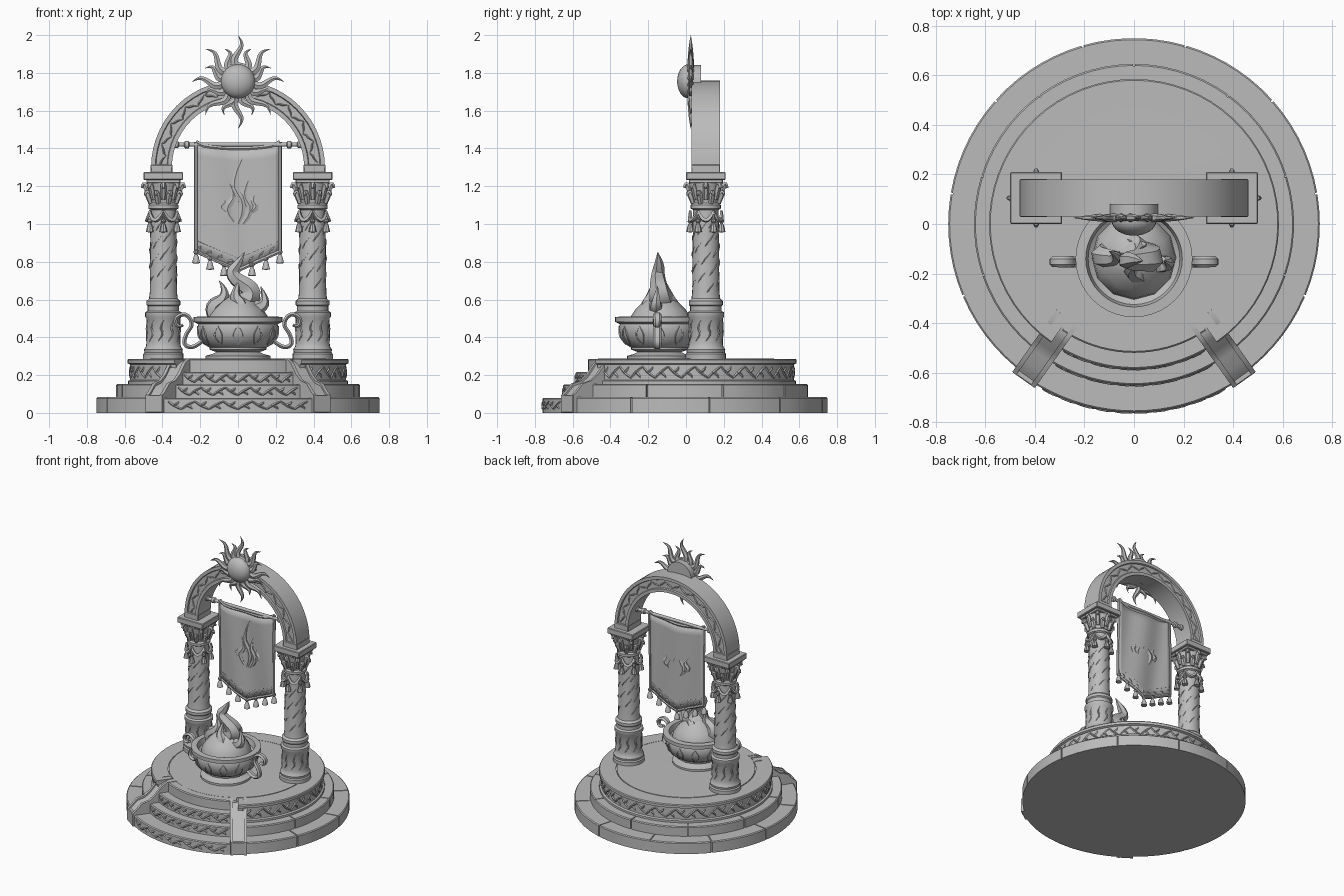
import bpy, bmesh
from math import sin, cos, pi, radians, sqrt
from mathutils import Matrix, Vector

cube = bpy.data.objects.get("Cube")
if cube:
    bpy.data.objects.remove(cube, do_unlink=True)

stone = bpy.data.materials.new("grey stone")
stone.use_nodes = True
stone.diffuse_color = (0.5, 0.5, 0.5, 1)
stone.node_tree.nodes["Principled BSDF"].inputs["Base Color"].default_value = (0.5, 0.5, 0.5, 1)
UPRIGHT = Matrix.Rotation(pi / 2, 4, 'X')


def finish(name, bm, matrix=Matrix(), sharp=35):
    bmesh.ops.remove_doubles(bm, verts=bm.verts, dist=1e-5)
    bmesh.ops.recalc_face_normals(bm, faces=bm.faces)
    bm.transform(matrix)
    for f in bm.faces:
        f.smooth = True
    for e in bm.edges:
        e.smooth = e.calc_face_angle(0) < radians(sharp)
    me = bpy.data.meshes.new(name)
    bm.to_mesh(me)
    bm.free()
    me.materials.append(stone)
    ob = bpy.data.objects.new(name, me)
    bpy.context.collection.objects.link(ob)
    return ob


def revolve(name, prof, loc=(0, 0, 0), a0=0, a1=360, segs=48, rot=Matrix()):
    """Full turn of an open profile, or a capped sector of a closed one."""
    bm = bmesh.new()
    full = a1 - a0 >= 360
    rings = []
    for i in range(segs if full else segs + 1):
        a = radians(a0 + (a1 - a0) * i / segs)
        rings.append([bm.verts.new((r * cos(a), r * sin(a), z)) for r, z in prof])
    n = len(prof)
    for i in range(segs):
        p, q = rings[i], rings[(i + 1) % len(rings)]
        for k in range(n - 1 if full else n):
            m = (k + 1) % n
            bm.faces.new((p[k], q[k], q[m], p[m]))
    if not full:
        bm.faces.new(rings[0])
        bm.faces.new(rings[-1])
    return finish(name, bm, Matrix.Translation(loc) @ rot)


def ring(name, r0, r1, z0, z1, a0, a1, segs=16, b=0.006):
    return revolve(name, [(r0, z0), (r1, z0), (r1, z1 - b), (r1 - b, z1), (r0, z1)], a0=a0, a1=a1, segs=segs)


def box(name, size, loc):
    bm = bmesh.new()
    bmesh.ops.create_cube(bm, size=1)
    bm.transform(Matrix.Diagonal((*size, 1)))
    bmesh.ops.bevel(bm, geom=bm.edges[:], offset=0.004, segments=1, affect='EDGES')
    return finish(name, bm, Matrix.Translation(loc))


def tubes(name, strokes, depth, loc=(0, 0, 0), scale=(1, 1, 1), sides=0, res=3):
    """Tapered smooth strokes, each a list of points and a list of widths."""
    cu = bpy.data.curves.new(name, 'CURVE')
    cu.dimensions = '3D'
    cu.bevel_depth, cu.bevel_resolution, cu.use_fill_caps = depth, sides, True
    for pts, widths in strokes:
        s = cu.splines.new('NURBS')
        s.points.add(len(pts) - 1)
        for i, (sp, p) in enumerate(zip(s.points, pts)):
            sp.co = (*p, 1)
            sp.radius = widths[min(i, len(widths) - 1)]
        s.order_u, s.use_endpoint_u, s.resolution_u = 3, True, res
    tmp = bpy.data.objects.new(name + " path", cu)
    bpy.context.collection.objects.link(tmp)
    me = bpy.data.meshes.new_from_object(tmp.evaluated_get(bpy.context.evaluated_depsgraph_get()))
    bm = bmesh.new()
    bm.from_mesh(me)
    bpy.data.objects.remove(tmp)
    bpy.data.meshes.remove(me)
    return finish(name, bm, Matrix.Translation(loc) @ Matrix.Diagonal((*scale, 1)), 50)


def pol(r, deg, z):
    return Vector((r * cos(radians(deg)), r * sin(radians(deg)), z))


def vine(name, r, z, amp, a0, a1, waves):
    """Carved scroll of leaves around a riser."""
    step = (a1 - a0) / waves
    out = []
    for i in range(waves):
        a, s = a0 + step * i, 1 if i % 2 else -1
        out.append(([pol(r, a, z - s * amp), pol(r, a + step * .4, z + s * amp * .2),
                     pol(r, a + step, z + s * amp)], [.6, 1.3, .5]))
        out.append(([pol(r, a + step * .3, z), pol(r, a + step * .7, z - s * amp * .2),
                     pol(r, a + step * .8, z - s * amp)], [.5, 1.5, .2]))
    tubes(name, out, 0.007)


# round plinth: a core dressed with separate kerb stones
revolve("plinth_core", [(0, 0), (.742, 0), (.742, .078), (.637, .078), (.637, .148),
                        (.51, .148), (.51, .281), (0, .281)], segs=64)
for name, r0, r1, z0, z1, count in (("lower_kerb", .6, .75, 0, .083, 9), ("middle_kerb", .5, .646, .078, .153, 8)):
    w = 290 / count
    for i in range(count):
        ring(f"{name}_{i}", r0, r1, z0, z1, -55 + w * i + .3, -55 + w * (i + 1) - .3, 7)
revolve("upper_tier", [(.47, .15), (.583, .15), (.583, .168), (.571, .174), (.571, .256), (.585, .262),
                       (.585, .28), (.58, .286), (.47, .286)], a0=-55, a1=235, segs=54)
revolve("floor_disc", [(0, .28), (.465, .28), (.465, .287), (0, .288)], segs=56)
vine("upper_tier_carving", .571, .215, .03, -52, 232, 40)

# curved front steps between the side walls
for i, (r, z0, z1) in enumerate(((.76, 0, .08), (.65, .078, .15), (.585, .148, .217), (.52, .21, .286))):
    ring(f"step_{i}", .45, r, z0, z1, -124, -56, 18)
    if i < 3:
        vine(f"step_carving_{i}", r, (z0 + z1) / 2, .02, -119, -61, 10)

# sloping side walls with raised rims
WALL = [(.46, .285), (.52, .285), (.56, .262), (.61, .2), (.65, .168), (.705, .152), (.745, .11), (.77, .09)]
for side, ang in (("left", -54.7), ("right", -125.3)):
    turn = Matrix.Rotation(radians(ang), 4, 'Z')
    for part, y0, y1, dz in (("body", -.05, .05, -.01), ("rim_a", -.056, -.036, .004), ("rim_b", .036, .056, .004)):
        bm = bmesh.new()
        prof = [(.46, 0)] + [(r, z + dz) for r, z in WALL] + [(.77 if dz > 0 else .765, 0)]
        a, b = ([bm.verts.new((r, y, z)) for r, z in prof] for y in (y0, y1))
        bm.faces.new(a)
        bm.faces.new(b)
        for k in range(len(prof)):
            m = (k + 1) % len(prof)
            bm.faces.new((a[k], a[m], b[m], b[k]))
        finish(f"{side}_wall_{part}", bm, turn)
    ob = box(f"{side}_wall_end", (.03, .112, .095), (.757, 0, .0475))
    ob.data.transform(turn @ Matrix.Translation((0, 0, 0)))

TASSEL = [(0, 0), (.012, -.006), (.013, -.018), (.007, -.026), (.014, -.04), (.021, -.072), (0, -.075)]
COLUMN = [(0, .285), (.107, .285), (.107, .312), (.1, .32), (.103, .335), (.093, .35), (.09, .37), (.09, .5),
          (.097, .51), (.097, .532), (.083, .54), (.083, .565), (.09, .572), (.09, .592), (.076, .605),
          (.072, .64), (.068, 1.075), (.08, 1.082), (.08, 1.1), (.07, 1.11), (.076, 1.16), (.09, 1.22), (0, 1.236)]

# columns with hanging garlands and leafy capitals
for side, cx in (("left", .395), ("right", -.395)):
    c = (cx, .105, 0)
    revolve(f"{side}_column", COLUMN, c, segs=24)
    box(f"{side}_abacus", (.21, .21, .042), (cx, .105, 1.254))
    box(f"{side}_abacus_lower", (.18, .18, .02), (cx, .105, 1.226))
    leaves, swags, marks = [], [], []
    for i in range(8):
        a = 45 * i + 22.5
        leaves.append(([pol(.072, a, 1.11), pol(.084, a, 1.15), pol(.1, a, 1.175), pol(.106, a, 1.15)], [1.2, 1.7, 1.2, .4]))
        a += 22.5
        leaves.append(([pol(.072, a, 1.13), pol(.085, a, 1.18), pol(.105, a, 1.225), pol(.112, a, 1.19)], [1.2, 1.5, 1.3, .8]))
    for i in range(6):
        a = 60 * i + 30
        swags.append(([pol(.082, a, 1.07), pol(.09, a + 15, 1.02), pol(.09, a + 45, 1.02), pol(.082, a + 60, 1.07)], [.8, 1.4, 1.4, .8]))
        swags.append(([pol(.08, a, 1.07), pol(.086, a, 1.02)], [.6]))
        p = pol(.083, a, 1.03)
        revolve(f"{side}_column_tassel_{i}", TASSEL, (cx + p.x, .105 + p.y, p.z), segs=8)
    for i in range(30):
        a, z = 137 * i, .63 + .012 * i
        marks.append(([pol(.07, a, z), pol(.0725, a + 14, z + .025), pol(.0725, a + 28, z + .04), pol(.069, a + 44, z + .07)], [.3, 1, 1, .3]))
    for i in range(10):
        a = 36 * i
        marks.append(([pol(.09, a, .38), pol(.091, a + 22, .42), pol(.091, a + 4, .45), pol(.09, a + 20, .49)], [.4, 1.2, 1.2, .4]))
    tubes(f"{side}_capital_leaves", leaves, .011, c, sides=1)
    tubes(f"{side}_garland", swags, .009, c)
    tubes(f"{side}_column_carving", marks, .0045, c)
    box(f"{side}_arch_foot", (.114, .152, .05), (cx + (.01 if cx > 0 else -.01), .105, 1.29))

# arch with a sunken band on both faces
half = [(.35, 0), (.372, 0), (.376, .01), (.434, .01), (.438, 0), (.46, 0)]
revolve("arch", half + [(r, .15 - h) for r, h in reversed(half)], (0, .18, 1.3), 0, 180, 28, UPRIGHT)
strokes = []
for face in (.042, .168):
    for i in range(22):
        a, s = 6 + 8 * i, 1 if i % 2 else -1
        pts = [pol(.405 - s * .02, a - 3, 0), pol(.405, a, 0), pol(.405 + s * .006, a + 4, 0), pol(.405 + s * .022, a + 5, 0)]
        strokes.append(([(p.x, face, p.y) for p in pts], [.4, 1.2, 1.2, .3]))
tubes("arch_carving", strokes, .006, (0, 0, 1.3))

# sun: domed face, mounting drum and wavy rays
SUN = (0, .025, 1.755)
revolve("sun_mount", [(0, 0), (.098, 0), (.098, .055), (0, .055)], (0, .08, 1.745), segs=28, rot=UPRIGHT)
revolve("sun_face", [(0, -.01), (.1, -.01), (.1, .006), (.09, .012)] +
        [(.09 * cos(t * pi / 16), .012 + .06 * sin(t * pi / 16)) for t in range(1, 9)], SUN, segs=32, rot=UPRIGHT)
rays = []
for i in range(16):
    a = radians(90 + 22.5 * i)
    length = .26 if i % 2 == 0 else .2
    pts = []
    for k in range(7):
        t = k / 6
        d, w = .07 + (length - .07) * t, .024 * sin(2 * pi * t) * (1 if i < 8 else -1)
        pts.append((d * cos(a) - w * sin(a), 0, d * sin(a) + w * cos(a)))
    rays.append((pts, [1.2, 1.15, 1.05, .9, .7, .4, .04]))
tubes("sun_rays", rays, .02, (0, .025, 1.752), (.94, .75, .95), sides=1, res=4)

# banner on its rod
BY = .105
rod = [(0, -.335), (.018, -.335), (.018, -.318), (.011, -.312), (.011, -.285), (.02, -.28), (.02, -.262), (.011, -.257)]
revolve("banner_rod", rod + [(r, -z) for r, z in reversed(rod)], (0, BY, 1.42), segs=14,
        rot=Matrix.Rotation(pi / 2, 4, 'Y'))


def cloth(u, v):
    x = .222 * u
    top, low = 1.435 - .035 * sqrt(max(0, 1 - u * u)), .755 + .1 * abs(u)
    return Vector((x, BY + .008 * sin(5 * u + 2 * v), low + (top - low) * v))


bm = bmesh.new()
N, M = 16, 10
grid = [[bm.verts.new(cloth(-1 + 2 * i / N, j / M)) for j in range(M + 1)] for i in range(N + 1)]
for i in range(N):
    for j in range(M):
        bm.faces.new((grid[i][j], grid[i + 1][j], grid[i + 1][j + 1], grid[i][j + 1]))
banner = finish("banner", bm)
solid = banner.modifiers.new("thickness", 'SOLIDIFY')
solid.thickness, solid.offset = .012, 0
edges = [([cloth(s, j / 8) for j in range(9)], [1]) for s in (-1, 1)]
edges += [([cloth(s * k / 8, v) for k in range(9)], [w]) for s in (-1, 1) for v, w in ((0, 1), (.1, .6))]
edges += [([cloth(k / 8, 1) for k in range(-8, 9)], [1])]
edges += [([cloth(u / 8, .015), cloth(u / 8 + .06, .06), cloth(u / 8 + .1, .03), cloth(u / 8 + .12, .085)], [.6, 1, 1, .4])
          for u in range(-8, 7, 2)]
tubes("banner_trim", edges, .011, sides=1)
for i in range(7):
    x = -.222 + .074 * i
    revolve(f"banner_tassel_{i}", TASSEL, (x, BY, .765 + .1 * abs(x) / .222), segs=10)
flames = []
for s, x, base, tip, lean in ((1, 0, .98, 1.33, .05), (-1, -.04, .99, 1.22, .04), (1, .05, .98, 1.24, .04),
                              (-1, -.08, 1.03, 1.15, .03), (1, .09, 1.03, 1.16, .025)):
    pts = [(x * .5, 0, base), (x + s * lean, 0, base + (tip - base) * .3),
           (x - s * lean, 0, base + (tip - base) * .6), (x + s * lean * .5, 0, tip)]
    flames.append((pts, [.5, 1.3, .8, .05]))
tubes("banner_flame_emblem", flames, .02, (0, BY, .02), (1, .65, 1), sides=1)

# fire bowl with scrolled handles
BC = (0, -.14, 0)
revolve("fire_bowl", [(0, .285), (.172, .285), (.172, .302), (.135, .312), (.115, .322), (.15, .335), (.15, .345),
                      (.175, .36), (.208, .4), (.216, .45), (.21, .47), (.236, .482), (.236, .508), (.195, .51),
                      (.185, .47), (.13, .43), (0, .42)], BC, segs=40)
petals = []
for i in range(12):
    a = 30 * i
    for s in (-6, 6):
        petals.append(([pol(.178, a, .362), pol(.204, a + s, .39), pol(.218, a + s, .425), pol(.214, a, .46)], [.6, 1, 1, .5]))
tubes("bowl_petals", petals, .005, BC)
HANDLE = [(.19, .38), (.235, .34), (.29, .36), (.275, .42), (.235, .47), (.275, .53), (.335, .505), (.325, .45), (.29, .465)]
for side, s in (("left", 1), ("right", -1)):
    tubes(f"{side}_handle", [([(s * x, 0, z) for x, z in HANDLE], [1, 1.1, 1.1, 1, 1, 1.1, 1, .9, .8])],
          .012, (0, -.152, 0), (1, 1.8, 1), sides=1, res=4)

# burning heap and licking flames
revolve("ember_heap", [(0, .43), (.17, .46), (.165, .5), (.135, .545), (.09, .59), (.04, .62), (0, .625)], (0, -.135, 0), segs=12)
tongues = [([(.0, 0, .48), (-.03, .02, .56), (.1, 0, .64), (-.05, -.01, .73), (.0, 0, .79), (.035, -.01, .85)], [1.5, 1.5, 1, .65, .5, .03]),
           ([(-.07, .02, .48), (-.17, .01, .55), (-.04, .0, .62), (-.1, .03, .7)], [1, .85, .5, .03]),
           ([(.08, -.02, .48), (.08, -.02, .55), (.16, -.02, .58), (.12, -.01, .67)], [1, .8, .5, .03]),
           ([(.0, -.06, .48), (.03, -.07, .56), (-.03, -.04, .62), (.01, -.03, .71)], [1, .8, .5, .03]),
           ([(.0, .07, .48), (-.02, .07, .56), (.04, .05, .61), (.0, .03, .7)], [1, .8, .5, .03])]
tubes("flames", tongues, .055, (0, -.14, 0), sides=1, res=5)
